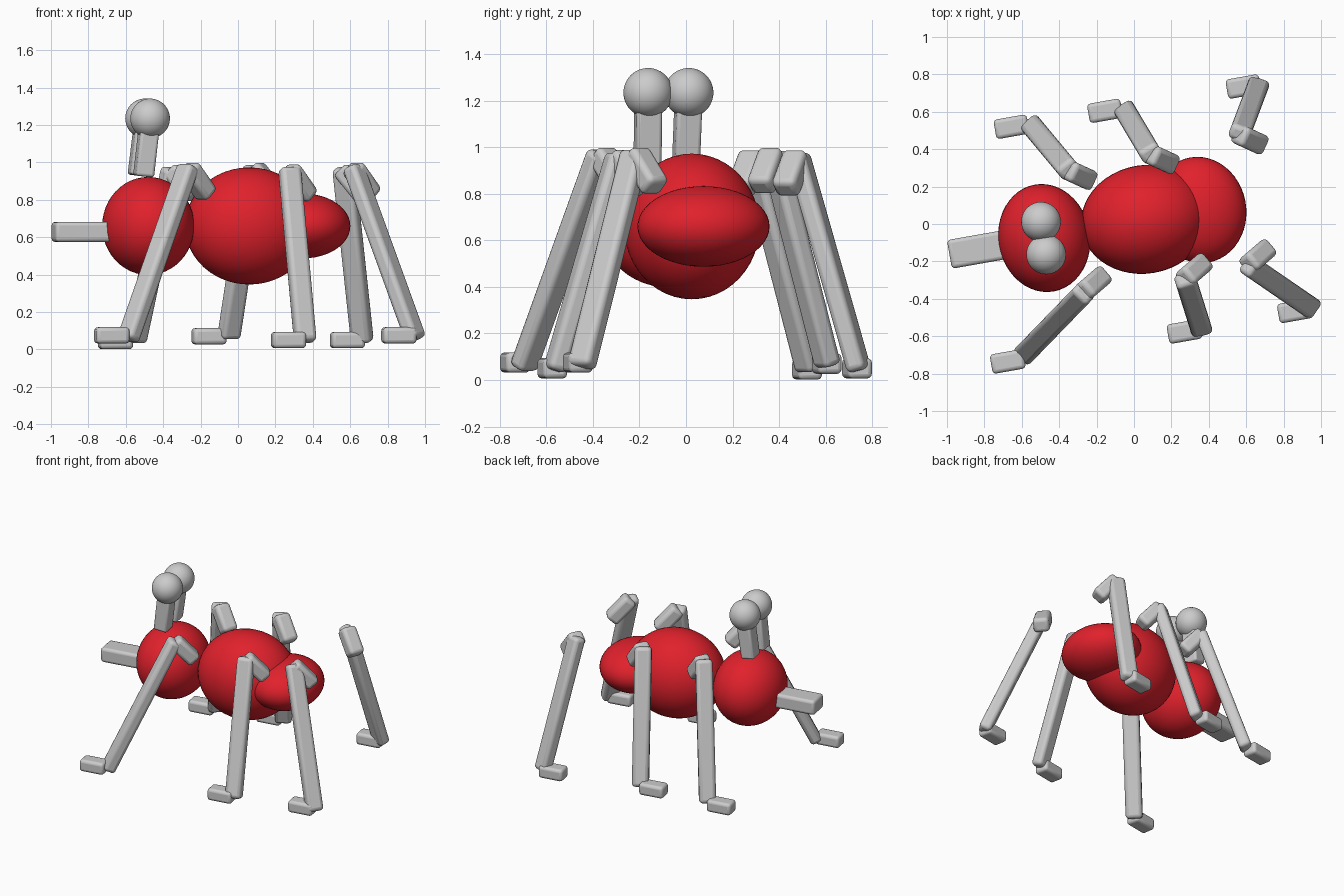
import bpy
from math import radians
from mathutils import Vector, Matrix

if "Cube" in bpy.data.objects:
    bpy.data.objects.remove(bpy.data.objects["Cube"])

YAW = radians(10)  # the whole body is turned slightly about z

red = bpy.data.materials.new("red")
red.diffuse_color = (0.75, 0.015, 0.025, 1)
red.use_nodes = True
red.node_tree.nodes["Principled BSDF"].inputs["Base Color"].default_value = red.diffuse_color


def ball(name, centre, radii, mat=None):
    bpy.ops.mesh.primitive_uv_sphere_add(segments=48, ring_count=24, radius=1,
                                         location=centre, rotation=(0, 0, YAW))
    o = bpy.context.object
    o.name = name
    o.scale = radii
    bpy.ops.object.transform_apply(location=False, rotation=False, scale=True)
    bpy.ops.object.shade_smooth()
    if mat:
        o.data.materials.append(mat)
    return o


def block(name, centre, size, rot=None, bevel=0.02):
    bpy.ops.mesh.primitive_cube_add(size=1)
    o = bpy.context.object
    o.name = name
    o.scale = size
    bpy.ops.object.transform_apply(scale=True)
    rot = rot or Matrix.Rotation(YAW, 3, 'Z')
    o.matrix_world = Matrix.Translation(centre) @ rot.to_4x4()
    m = o.modifiers.new("rounded", 'BEVEL')
    m.width, m.segments = bevel, 3
    bpy.ops.object.shade_smooth_by_angle(angle=radians(40))
    return o


def bar(name, a, b, width, depth, bevel=0.025):
    """Rounded bar from a to b; width is horizontal, depth lies along the lean."""
    a, b = Vector(a), Vector(b)
    z = (b - a).normalized()
    x = z.cross(Vector((0, 0, 1))).normalized()
    rot = Matrix((x, z.cross(x), z)).transposed()
    return block(name, (a + b) / 2, (width, depth, (b - a).length), rot, bevel)


# three body segments
ball("head", (-0.48, -0.075, 0.66), (0.245, 0.29, 0.262), red)
ball("thorax", (0.06, 0.025, 0.66), (0.345, 0.29, 0.313), red)
ball("abdomen", (0.35, 0.075, 0.66), (0.25, 0.285, 0.173), red)

# snout
block("snout", (-0.79, -0.128, 0.628), (0.40, 0.155, 0.107))

# eyes on stalks
for side, base, eye in (("left", (-0.505, -0.165, 0.925), (-0.47, -0.163, 1.235)),
                        ("right", (-0.535, 0.0, 0.93), (-0.497, 0.012, 1.235))):
    z = (Vector(eye) - Vector(base)).normalized()
    tilt = Vector((0, 0, 1)).rotation_difference(z).to_matrix()
    rot = tilt @ Matrix.Rotation(YAW, 3, 'Z')
    block(side + "_eye_stalk", (Vector(base) + Vector(eye)) / 2,
          (0.10, 0.11, (Vector(eye) - Vector(base)).length), rot, 0.015)
    ball(side + "_eye", eye, (0.106,) * 3)

# legs: knee, ankle, foot centre
legs = {
    "front_left": ((-0.265, -0.365, 0.98), (-0.59, -0.70, 0.05), (-0.675, -0.735, 0.075)),
    "middle_left": ((0.275, -0.295, 0.97), (0.36, -0.565, 0.04), (0.27, -0.575, 0.05)),
    "rear_left": ((0.615, -0.22, 0.98), (0.95, -0.45, 0.055), (0.86, -0.465, 0.075)),
    "front_right": ((-0.35, 0.29, 0.97), (-0.55, 0.53, 0.04), (-0.655, 0.52, 0.045)),
    "middle_right": ((0.09, 0.375, 0.98), (-0.05, 0.61, 0.06), (-0.155, 0.605, 0.07)),
    "rear_right": ((0.565, 0.48, 0.97), (0.665, 0.745, 0.04), (0.585, 0.735, 0.05)),
}
for name, (knee, ankle, foot) in legs.items():
    # hips share one inward direction per side
    inward = Vector((0.105, 0.09, -0.15)) if "left" in name else Vector((0.12, -0.055, -0.15))
    top = Vector(knee) + Vector((-0.005, 0, -0.005))
    bar(name + "_hip", top, top + inward, 0.11, 0.10)
    bar(name + "_leg", knee, ankle, 0.115, 0.085)
    block(name + "_foot", foot, (0.18, 0.105, 0.087))
